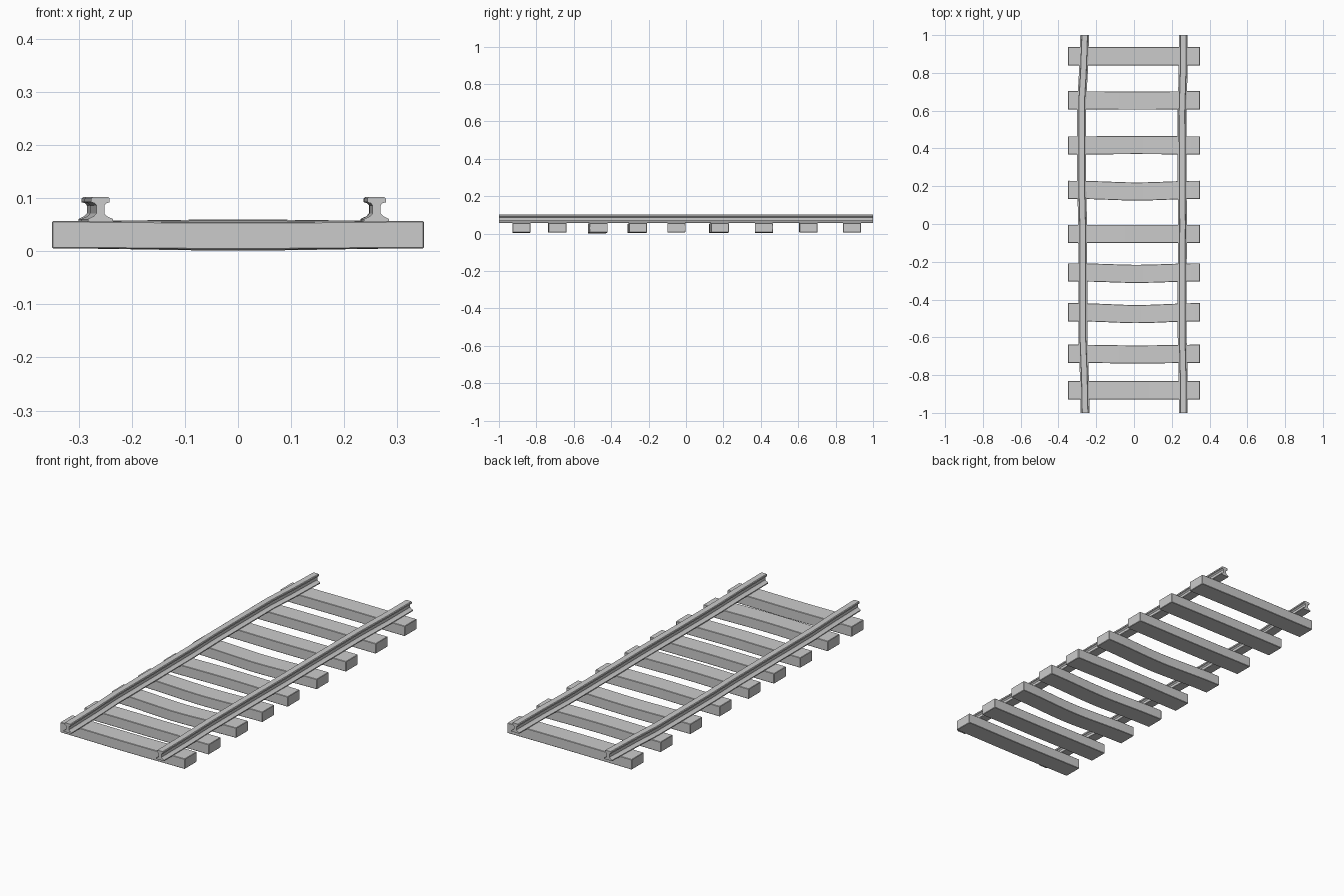
import bpy, bmesh, math

if "Cube" in bpy.data.objects:
    bpy.data.objects.remove(bpy.data.objects["Cube"])


def loft(name, rings):
    """Skin closed cross-sections into a capped solid."""
    bm = bmesh.new()
    vr = [[bm.verts.new(p) for p in r] for r in rings]
    n = len(rings[0])
    for a, b in zip(vr, vr[1:]):
        for i in range(n):
            j = (i + 1) % n
            bm.faces.new((a[i], a[j], b[j], b[i]))
    bm.faces.new(vr[0])
    bm.faces.new(vr[-1])
    bmesh.ops.recalc_face_normals(bm, faces=bm.faces)
    me = bpy.data.meshes.new(name)
    bm.to_mesh(me)
    bm.free()
    ob = bpy.data.objects.new(name, me)
    bpy.context.collection.objects.link(ob)
    bpy.ops.object.select_all(action='DESELECT')
    ob.select_set(True)
    bpy.context.view_layer.objects.active = ob
    bpy.ops.object.shade_smooth_by_angle(angle=math.radians(30))
    return ob


# Sleepers: centre y, sideways bow, vertical bow
SLEEPERS = [(-0.88, 0.0, -0.002), (-0.687, -0.004, 0.002), (-0.467, -0.010, -0.004),
            (-0.256, -0.008, -0.003), (-0.052, 0.0, 0.003), (0.181, -0.009, -0.003),
            (0.416, 0.002, -0.003), (0.655, -0.002, 0.002), (0.888, 0.0, 0.001)]
HALF, W, Z0, Z1, B = 0.35, 0.048, 0.005, 0.0565, 0.002
for k, (cy, bow, lift) in enumerate(SLEEPERS):
    rings = []
    n = 16
    xs = [-HALF, -HALF + B] + [-HALF + 2 * HALF * i / n for i in range(1, n)] + [HALF - B, HALF]
    for i, x in enumerate(xs):
        e = B if i in (0, len(xs) - 1) else 0
        t = (x + HALF) / (2 * HALF)
        s = math.sin(math.pi * t) ** 2
        y = cy + bow * s * (1 if t > 0.5 else 0.4 + 1.2 * t)
        dz = lift * s
        w, lo, hi = W - e, Z0 + e + dz, Z1 - e + dz
        rings.append([(x, y - w, lo + B), (x, y - w + B, lo), (x, y + w - B, lo), (x, y + w, lo + B),
                      (x, y + w, hi - B), (x, y + w - B, hi), (x, y - w + B, hi), (x, y - w, hi - B)])
    loft(f"sleeper_{k + 1}", rings)

# Rail half-profile (offset, z), mirrored into an I-section
HALF_PROFILE = [(0.0235, 0.0555), (0.0235, 0.0605), (0.0125, 0.0655), (0.0075, 0.071),
                (0.0075, 0.086), (0.011, 0.090), (0.0175, 0.092), (0.0175, 0.099), (0.0145, 0.102)]
PROFILE = HALF_PROFILE + [(-x, z) for x, z in reversed(HALF_PROFILE)]

# Slightly wandering rail paths (y, x)
PATHS = {
    "left_rail": [(-1, -0.259), (-0.8, -0.263), (-0.6, -0.271), (-0.3, -0.271), (0, -0.272),
                  (0.2, -0.277), (0.65, -0.277), (0.8, -0.268), (1, -0.261)],
    "right_rail": [(-1, 0.261), (-0.8, 0.260), (-0.6, 0.255), (-0.3, 0.255), (0, 0.257),
                   (0.2, 0.255), (0.6, 0.254), (0.8, 0.260), (1, 0.261)],
}
for name, path in PATHS.items():
    loft(name, [[(cx + x, y, z) for x, z in PROFILE] for y, cx in path])
